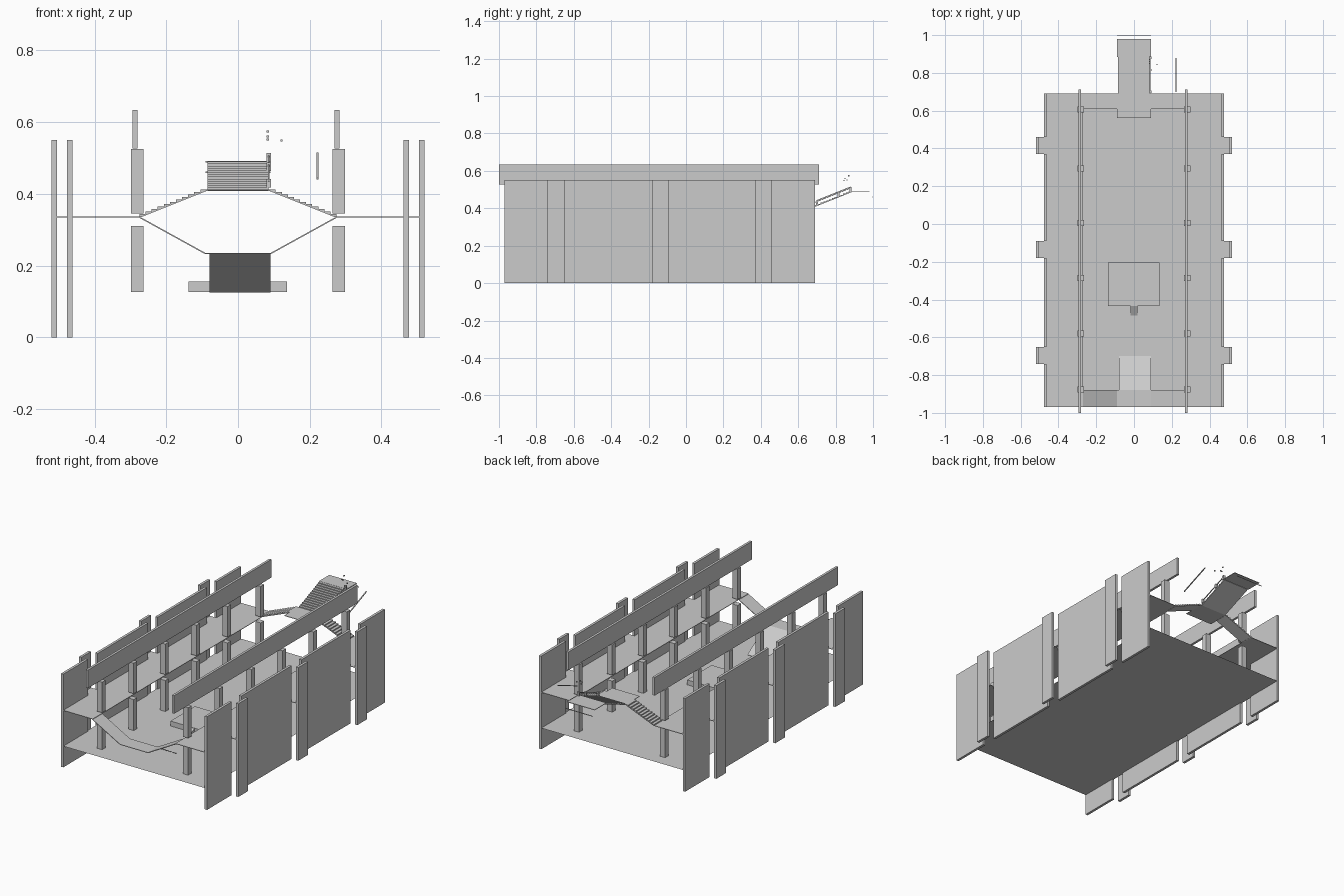
import bpy, bmesh

if "Cube" in bpy.data.objects:
    bpy.data.objects.remove(bpy.data.objects["Cube"])

T = 0.003  # thickness of floor sheets


def finish(name, bm):
    bmesh.ops.recalc_face_normals(bm, faces=bm.faces)
    me = bpy.data.meshes.new(name)
    bm.to_mesh(me)
    bm.free()
    ob = bpy.data.objects.new(name, me)
    bpy.context.collection.objects.link(ob)
    return ob


def box(name, x, y, z):
    bm = bmesh.new()
    bmesh.ops.create_cube(bm, size=1)
    for v in bm.verts:
        v.co = [a + (b - a) * (c + 0.5) for (a, b), c in zip((x, y, z), v.co)]
    return finish(name, bm)


def extrude(name, pts, axis, lo, hi):
    """Profile of (horizontal, z) points, swept along x or y from lo to hi."""
    bm = bmesh.new()
    place = (lambda p, d: (d, p[0], p[1])) if axis == 'x' else (lambda p, d: (p[0], d, p[1]))
    f = bm.faces.new([bm.verts.new(place(p, lo)) for p in pts])
    geom = bmesh.ops.extrude_face_region(bm, geom=[f])['geom']
    shift = (hi - lo, 0, 0) if axis == 'x' else (0, hi - lo, 0)
    bmesh.ops.translate(bm, vec=shift, verts=[g for g in geom if isinstance(g, bmesh.types.BMVert)])
    return finish(name, bm)


def ramp(name, a, b, axis, lo, hi, t=0.004):
    return extrude(name, [a, b, (b[0], b[1] - t), (a[0], a[1] - t)], axis, lo, hi)


def stairs(name, a, b, n, axis, lo, hi, t=0.004):
    """Stepped top over a straight sloping underside."""
    run, rise = (b[0] - a[0]) / n, (b[1] - a[1]) / n
    pts = [a]
    for i in range(n):
        z = a[1] + rise * (i + 1)
        pts += [(a[0] + run * i, z), (a[0] + run * (i + 1), z)]
    pts += [(b[0], b[1] - t), (a[0], a[1] - t)]
    return extrude(name, pts, axis, lo, hi)


# lower floor with an opening under the front stairs
LOW, UP, MID, TOP = 0.125, 0.337, 0.235, 0.412
floor = [(-.47, -.97), (-.09, -.97), (-.09, -.70), (.09, -.70), (.09, -.97),
         (.47, -.97), (.47, .69), (-.47, .69)]
bm = bmesh.new()
bm.faces.new([bm.verts.new((x, y, LOW)) for x, y in floor])
bmesh.ops.triangulate(bm, faces=bm.faces)
finish("lower_floor", bm)

alcoves = [(-.74, -.65), (-.18, -.09), (.37, .46)]
panels = [(-.97, -.74), (-.65, -.18), (-.09, .37), (.46, .69)]

for s, side in ((-1, "left"), (1, "right")):
    # outer walls with set-back alcoves
    for y in panels:
        box(side + "_wall_panel", (s * .462, s * .477), y, (0, .55))
    for y in alcoves:
        box(side + "_alcove_panel", (s * .505, s * .52), y, (0, .55))
        box(side + "_alcove_floor", (s * .462, s * .51), y, (UP - T, UP))
    # upper platform
    box(side + "_platform", (s * .27, s * .465), (-.97, .69), (UP - T, UP))
    # columns and roof beam
    for y in (-.875, -.58, -.285, .005, .295, .605):
        for z in ((.127, .31), (.345, .525)):
            box(side + "_column", (s * .264, s * .298), (y - .016, y + .016), z)
    cx = -.287 if s < 0 else .276
    box(side + "_roof_beam", (cx - .007, cx + .007), (-1, .712), (.527, .634))
    # front ramp down and back stairs up
    ramp(side + "_front_ramp", (s * .275, UP), (s * .09, MID), 'y', -.97, -.88)
    stairs(side + "_back_stairs", (s * .275, UP), (s * .088, TOP), 11, 'y', .61, .69)

# front landing and central stairs down
box("front_landing", (-.09, .09), (-.97, -.88), (MID - T, MID))
ramp("front_center_stairs", (-.88, MID), (-.70, LOW + .002), 'x', -.08, .09, .002)

# back landing, central stairs up, exit landing
box("back_landing", (-.09, .09), (.56, .69), (TOP - T, TOP))
stairs("back_center_stairs", (.69, TOP), (.885, .49), 13, 'x', -.085, .085)
box("exit_landing", (-.09, .09), (.885, .98), (.488, .491))
box("exit_edge_strip", (-.09, .09), (.998, 1.0), (.458, .462))

# low block in the middle of the floor with its small ramp
box("floor_block", (-.138, .136), (-.433, -.205), (LOW + .001, .155))
extrude("block_ramp", [(-.485, LOW), (-.433, LOW), (-.433, .153)], 'x', -.018, .018)

# handrail parts beside the exit
ramp("loose_handrail", (.70, .444), (.88, .516), 'x', .219, .225)
ramp("stair_handrail", (.69, .434), (.885, .512), 'x', .083, .088)
for y in (.70, .815, .88):
    z = .434 + (y - .69) * .4
    box("handrail_post", (.079, .092), (y - .006, y + .006), (z - .02, z + .004))
for x, y, z in ((.083, .85, .56), (.083, .87, .574), (.083, .86, .552), (.121, .845, .549)):
    box("small_fitting", (x - .003, x + .003), (y - .003, y + .003), (z - .003, z + .003))
